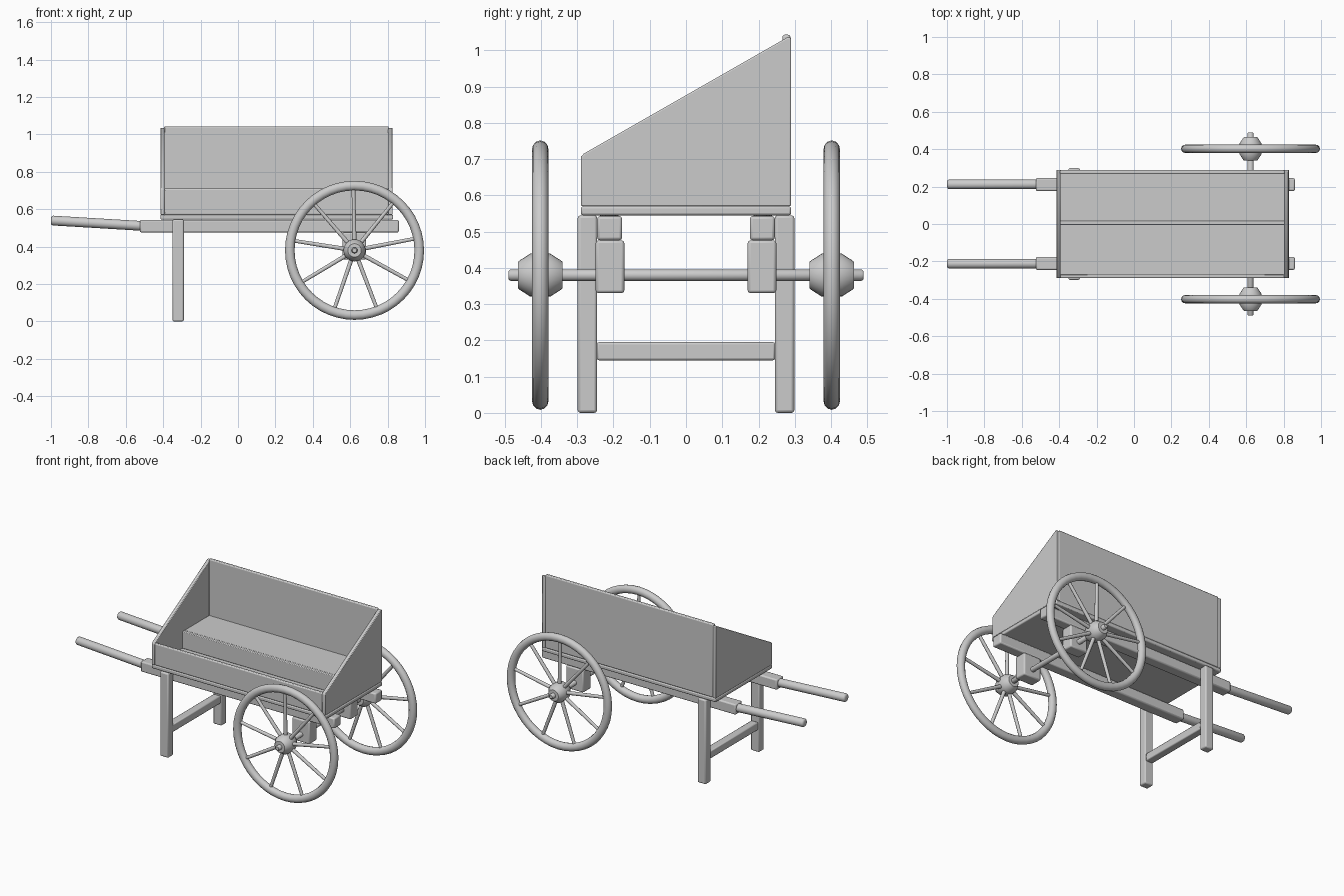
import bpy, bmesh, math
from mathutils import Vector, Matrix

cube = bpy.data.objects.get("Cube")
if cube:
    bpy.data.objects.remove(cube)

GREY = (0.6, 0.6, 0.6, 1)
mat = bpy.data.materials.new("plain grey")
mat.use_nodes = True
mat.diffuse_color = GREY
mat.node_tree.nodes["Principled BSDF"].inputs["Base Color"].default_value = GREY


def finish(name, bm, bevel=0.0):
    bmesh.ops.recalc_face_normals(bm, faces=bm.faces)
    mesh = bpy.data.meshes.new(name)
    bm.to_mesh(mesh)
    bm.free()
    mesh.materials.append(mat)
    ob = bpy.data.objects.new(name, mesh)
    bpy.context.collection.objects.link(ob)
    if bevel:
        mod = ob.modifiers.new("soft edges", 'BEVEL')
        mod.width, mod.segments = bevel, 2
    bpy.ops.object.select_all(action='DESELECT')
    ob.select_set(True)
    bpy.context.view_layer.objects.active = ob
    bpy.ops.object.shade_smooth_by_angle(angle=math.radians(40))
    return ob


def box(name, x, y, z, bevel=0.006):
    bm = bmesh.new()
    bmesh.ops.create_cube(bm, size=1)
    for v in bm.verts:
        v.co = [(r[0] + r[1]) / 2 + c * (r[1] - r[0]) for c, r in zip(v.co, (x, y, z))]
    return finish(name, bm, bevel)


def add_lathe(bm, profile, start, direction, sides=24):
    """Spin (distance, radius) points around an axis, with closed ends."""
    turn = Vector(direction).to_track_quat('Z', 'Y').to_matrix().to_4x4()
    place = Matrix.Translation(start) @ turn
    rings = []
    for d, r in profile:
        angles = [math.tau * i / sides for i in range(sides)]
        rings.append([bm.verts.new(place @ Vector((r * math.cos(a), r * math.sin(a), d)))
                      for a in angles])
    for a, b in zip(rings, rings[1:]):
        for i in range(sides):
            j = (i + 1) % sides
            bm.faces.new((a[i], a[j], b[j], b[i]))
    bm.faces.new(rings[0])
    bm.faces.new(rings[-1])


def lathe(name, profile, start, direction, sides=24):
    bm = bmesh.new()
    add_lathe(bm, profile, start, direction, sides)
    return finish(name, bm)


def side_panel(name, x0, x1):
    bm = bmesh.new()
    outline = [(-0.29, 0.57), (0.29, 0.57), (0.29, 1.035), (0.278, 1.035),
               (-0.282, 0.715), (-0.29, 0.705)]
    face = bm.faces.new([bm.verts.new((x0, y, z)) for y, z in outline])
    moved = bmesh.ops.extrude_face_region(bm, geom=[face])["geom"]
    bmesh.ops.translate(bm, vec=(x1 - x0, 0, 0),
                        verts=[g for g in moved if isinstance(g, bmesh.types.BMVert)])
    finish(name, bm, 0.004)


# Tray with sloping ends and a raised rear shelf
box("tray_floor", (-0.415, 0.83), (-0.29, 0.29), (0.545, 0.57))
side_panel("left_end_panel", 0.803, 0.827)
side_panel("right_end_panel", -0.415, -0.393)
box("back_panel", (-0.395, 0.805), (0.266, 0.288), (0.57, 1.043))
box("front_panel", (-0.395, 0.805), (-0.29, -0.268), (0.57, 0.71))
box("shelf_riser", (-0.395, 0.805), (-0.006, 0.016), (0.57, 0.68), 0.004)
box("rear_shelf", (-0.395, 0.805), (0.014, 0.27), (0.655, 0.68), 0.004)

# Wheels: axis position, rim, hub and spokes
WX, WZ, WY = 0.623, 0.38, 0.402
RIM, TUBE = 0.346, 0.0255


def wheel(name, y):
    bm = bmesh.new()
    around, tube = 48, 12
    rings = []
    for i in range(around):
        a = math.tau * i / around
        ring = []
        for j in range(tube):
            b = math.tau * j / tube
            r = RIM + TUBE * math.cos(b)
            ring.append(bm.verts.new((WX + r * math.cos(a), y + 0.023 * math.sin(b),
                                      WZ + r * math.sin(a))))
        rings.append(ring)
    for i in range(around):
        a, b = rings[i], rings[(i + 1) % around]
        for j in range(tube):
            k = (j + 1) % tube
            bm.faces.new((a[j], a[k], b[k], b[j]))
    spokes = 9
    for i in range(spokes):
        a = math.radians(11) + math.tau * i / spokes
        add_lathe(bm, [(0.03, 0.012), (RIM, 0.010)], (WX, y, WZ),
                  (math.cos(a), 0, math.sin(a)), 10)
    finish(name + "_rim_and_spokes", bm)
    lathe(name + "_hub", [(-0.062, 0.036), (-0.056, 0.041), (-0.028, 0.059), (0.028, 0.059),
                          (0.056, 0.041), (0.062, 0.036)], (WX, y, WZ), (0, 1, 0))


lathe("axle", [(-0.49, 0.011), (-0.484, 0.016), (0.484, 0.016), (0.49, 0.011)],
      (WX, 0, WZ), (0, 1, 0), 16)

# Paired running gear on each side
for side, s in (("back", 1), ("front", -1)):
    def span(a, b):
        return tuple(sorted((s * a, s * b)))

    wheel(side + "_wheel", s * WY)
    box(side + "_beam", (-0.525, 0.86), span(0.176, 0.245), (0.476, 0.543), 0.008)
    box(side + "_axle_block", (0.56, 0.685), span(0.17, 0.249), (0.33, 0.476), 0.008)
    box(side + "_leg", (-0.35, -0.29), span(0.245, 0.299), (0, 0.545), 0.008)
    start, end = Vector((-0.50, s * 0.212, 0.51)), Vector((-1.0, s * 0.212, 0.54))
    length = (end - start).length
    lathe(side + "_handle", [(0, 0.026), (length - 0.01, 0.026), (length - 0.003, 0.022),
                             (length, 0.014)], start, end - start, 16)

# Brace between the legs
box("leg_brace", (-0.345, -0.295), (-0.246, 0.246), (0.145, 0.195))
